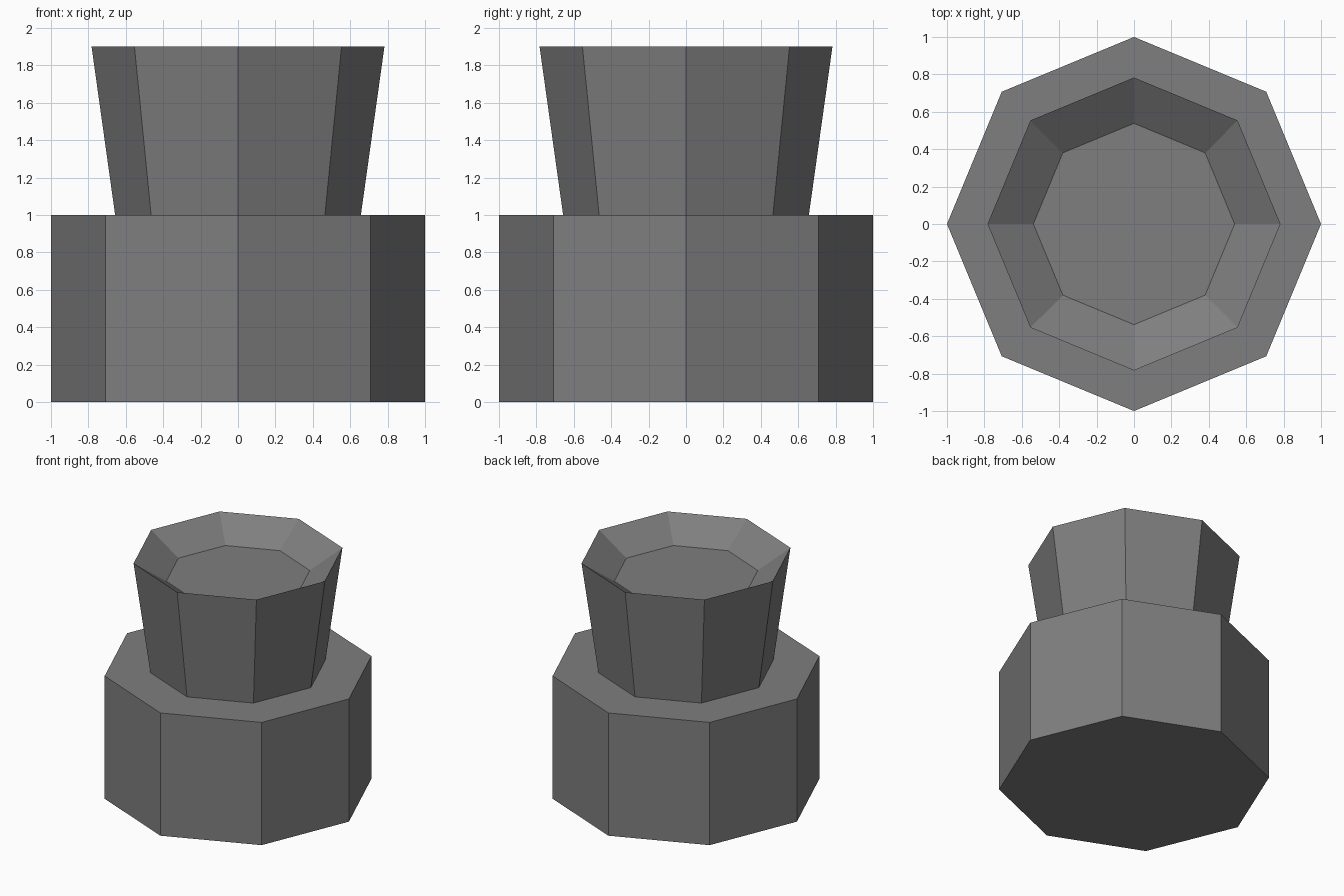
import bpy, bmesh
from math import cos, sin, tau

if "Cube" in bpy.data.objects:
    bpy.data.objects.remove(bpy.data.objects["Cube"])

SIDES = 8


def lathe(name, profile):
    """Closed eight-sided solid from (radius, z) rings, listed bottom to top."""
    bm = bmesh.new()
    rings = [[bm.verts.new((r * cos(tau * i / SIDES), r * sin(tau * i / SIDES), z))
              for i in range(SIDES)] for r, z in profile]
    for low, high in zip(rings, rings[1:]):
        for i in range(SIDES):
            j = (i + 1) % SIDES
            bm.faces.new((low[i], low[j], high[j], high[i]))
    bm.faces.new(rings[0][::-1])
    bm.faces.new(rings[-1])
    mesh = bpy.data.meshes.new(name)
    bm.to_mesh(mesh)
    bm.free()
    obj = bpy.data.objects.new(name, mesh)
    bpy.context.collection.objects.link(obj)
    return obj


# Base block, inset shoulder, flared neck and sunken cup floor in one shell
pedestal = lathe("pedestal_with_cup", [
    (1.0, 0.0),
    (1.0, 1.0),
    (0.657, 1.0),
    (0.783, 1.9),
    (0.538, 1.735),
])

# Dark grey finish
dark = bpy.data.materials.new("dark_grey")
dark.diffuse_color = (0.21, 0.21, 0.21, 1)
dark.use_nodes = True
dark.node_tree.nodes["Principled BSDF"].inputs["Base Color"].default_value = dark.diffuse_color
pedestal.data.materials.append(dark)
